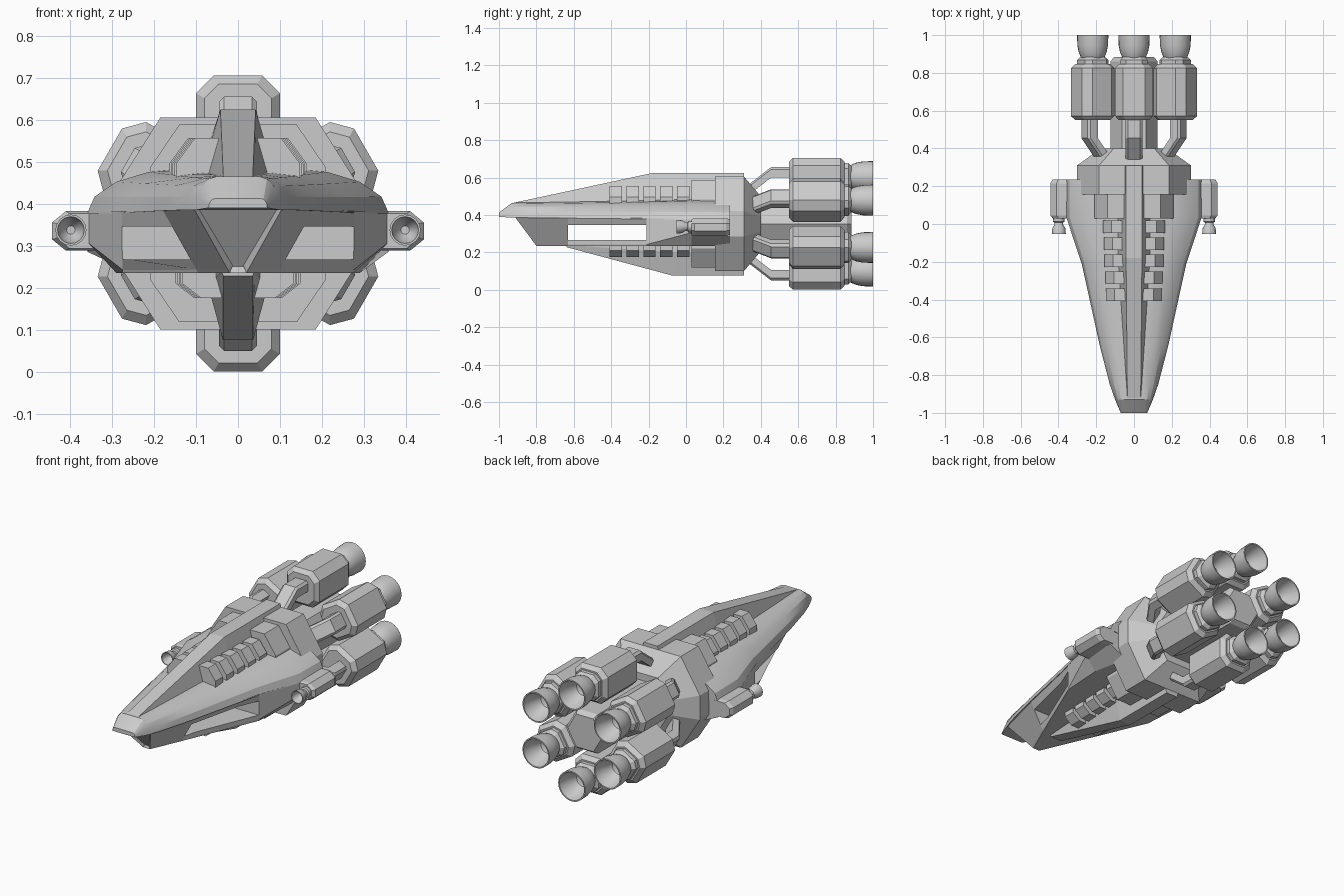
import bpy, bmesh, math

if "Cube" in bpy.data.objects:
    bpy.data.objects.remove(bpy.data.objects["Cube"])

ZC = 0.3525          # height of the engine cluster axis


def loft(name, rings, smooth=None, inset_first=None):
    """Skin equal-length rings of 3D points and cap both ends."""
    bm = bmesh.new()
    vs = [[bm.verts.new(p) for p in r] for r in rings]
    n = len(vs[0])
    for a, b in zip(vs, vs[1:]):
        for i in range(n):
            j = (i + 1) % n
            bm.faces.new((a[i], a[j], b[j], b[i]))
    first = bm.faces.new(vs[0])
    bm.faces.new(vs[-1])
    bmesh.ops.recalc_face_normals(bm, faces=bm.faces[:])
    if inset_first:
        bmesh.ops.inset_individual(bm, faces=[first], thickness=inset_first, depth=-inset_first)
    me = bpy.data.meshes.new(name)
    bm.to_mesh(me)
    bm.free()
    ob = bpy.data.objects.new(name, me)
    bpy.context.collection.objects.link(ob)
    if smooth:
        bpy.ops.object.select_all(action='DESELECT')
        ob.select_set(True)
        bpy.context.view_layer.objects.active = ob
        bpy.ops.object.shade_smooth_by_angle(angle=math.radians(smooth))
    return ob


def sym(half):
    """Mirror the right half of a ring (x, y, z) to the left."""
    return half + [(-x, y, z) for x, y, z in reversed(half)]


def prof(y, half, s=1.0):
    return sym([(x * s, y, ZC + (z - ZC) * s) for x, z in half])


def octo(y, cx, cz, h, ch):
    k = h - ch
    pts = [(h, -k), (h, k), (k, h), (-k, h), (-h, k), (-h, -k), (-k, -h), (k, -h)]
    return [(cx + x, y, cz + z) for x, z in pts]


def circ(y, cx, cz, r, n=24, a0=0.0):
    return [(cx + r * math.cos(a0 + 2 * math.pi * i / n), y,
             cz + r * math.sin(a0 + 2 * math.pi * i / n)) for i in range(n)]


# Upper hull: domed shell from nose to stern
def dome(y, w, c, zb, zt):
    return sym([(c + (w - c) * math.cos(t), y, zb + (zt - zb) * math.sin(t))
                for t in (math.pi / 8 * i for i in range(5))])


loft("upper_hull", [dome(*a) for a in (
    (-1.0, .07, .055, .390, .412), (-.93, .10, .05, .385, .465),
    (-.85, .128, .05, .385, .466), (-.65, .18, .06, .383, .469),
    (-.21, .277, .09, .378, .477), (.04, .36, .12, .375, .484),
    (.235, .36, .12, .370, .484))], smooth=22)


# Lower hull: undercut wedge with a recessed nose panel
def wedge(yt, xt, yb, xb, zt=.388, mid=None):
    k = .05
    m = mid or (xb + (xt - xb) * k, yb + (yt - yb) * k, .235 + (zt - .235) * k)
    return sym([(xb, yb, .235), m, (xt, yt, zt)])


lower = loft("lower_hull", [
    wedge(-.914, .105, -.80, .02), wedge(-.63, .180, -.63, .095, .386),
    wedge(-.21, .277, -.21, .275, .382),
    wedge(.03, .355, .03, .29, .378, (.355, .03, .305)),
    wedge(.232, .358, .232, .25, .373, (.358, .232, .285))], inset_first=.012)

# Side window slot cut right through the lower hull
slot = loft("window_cutter", [[(x, y, z) for x, z in
            ((-.6, .267), (.6, .267), (.6, .345), (-.6, .345))] for y in (-.63, -.21)])
mod = lower.modifiers.new("slot", 'BOOLEAN')
mod.operation, mod.object, mod.solver = 'DIFFERENCE', slot, 'EXACT'
bpy.ops.object.select_all(action='DESELECT')
bpy.context.view_layer.objects.active = lower
lower.select_set(True)
bpy.ops.object.modifier_apply(modifier=mod.name)
bpy.data.objects.remove(slot)

# Spines along top and belly
loft("top_spine", [prof(y, [(b, .43), (b, zb), (t, zt)]) for y, b, zb, t, zt in (
    (-.93, .04, .45, .035, .463), (-.18, .085, .475, .042, .624), (.31, .09, .48, .042, .624))])
loft("belly_spine", [prof(y, [(b, .255), (b, zb), (t, zt)]) for y, b, zb, t, zt in (
    (-.64, .04, .24, .035, .228), (-.07, .07, .20, .036, .075), (.31, .07, .20, .036, .075))])

# Rows of ribs beside both spines
for i in range(5):
    y = -.375 + i * .09
    e = .148 + .004 * i
    loft("top_rib", [prof(yy, [(e, .44), (e, .495), (e - .045, .556)])
                     for yy in (y - .033, y + .033)])
    loft("belly_rib", [prof(yy, [(e - .015, .25), (e - .015, .21), (e - .06, .175)])
                       for yy in (y - .033, y + .033)])

# Stern bulkheads: small step, large block tapering to the core
loft("front_bulkhead", [prof(y, [(.14, .118), (.21, .22), (.21, .485), (.14, .588)])
                        for y in (.03, .20)])
block = [(.185, .10), (.302, .285), (.302, .42), (.185, .605)]
loft("stern_block", [prof(y, block, s) for y, s in ((.155, 1), (.31, 1), (.40, .58))])

# Central hexagonal core
loft("engine_core", [circ(y, 0, ZC, r, 6) for y, r in ((.36, .125), (.86, .125), (.885, .105))])

# Six engines around the core
R = .2525
for k in range(6):
    parts = [
        loft("engine_body", [octo(.55, 0, R, .08, .034), octo(.572, 0, R, .1, .042),
                             octo(.825, 0, R, .1, .042), octo(.847, 0, R, .08, .034)]),
        loft("engine_collar", [octo(.84, 0, R, .072, .03), octo(.868, 0, R, .072, .03),
                               octo(.885, 0, R, .055, .023)]),
        loft("engine_nozzle", [circ(y, 0, R, r) for y, r in (
            (.872, .056), (.885, .064), (.91, .074), (.945, .081), (1.0, .083),
            (1.0, .076), (.95, .066), (.90, .04), (.89, .02))], smooth=35),
        loft("engine_strut", [[(x, y, z + d) for x, d in
             ((-.045, -.028), (.045, -.028), (.045, .016), (.033, .028), (-.033, .028), (-.045, .016))]
             for y, z in ((.31, .155), (.345, .19), (.455, .275), (.56, .275))]),
    ]
    for p in parts:
        p.location.z = ZC
        p.rotation_euler.y = k * math.pi / 3

# Side pods with forward thrusters
for s in (1, -1):
    outer = [(.34, .288), (.41, .288), (.443, .315), (.443, .355), (.41, .382), (.34, .382)]
    loft("side_pod", [[(s * (.34 + (x - .34) * f), y, .335 + (z - .335) * f) for x, z in outer]
                      for y, f in ((.03, .88), (.045, 1), (.215, 1), (.236, .88))])
    loft("pod_thruster", [circ(y, s * .398, .337, r, 16) for y, r in (
        (.04, .03), (.012, .03), (.008, .022), (-.005, .024), (-.02, .034), (-.052, .037),
        (-.052, .032), (-.02, .025), (0, .01))], smooth=35)
